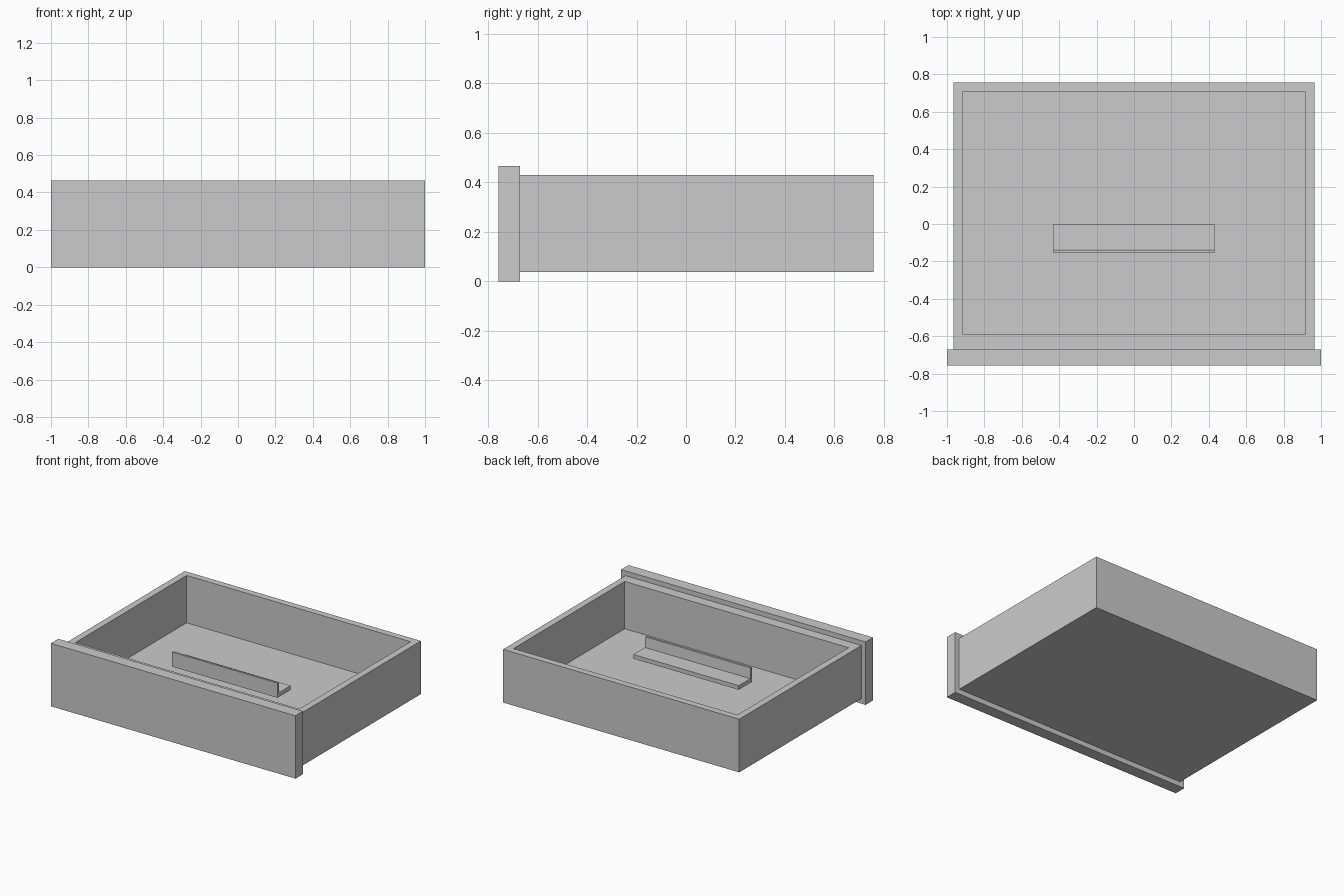
import bpy
import bmesh
from mathutils import Vector

default = bpy.data.objects.get("Cube")
if default:
    bpy.data.objects.remove(default, do_unlink=True)

GREY = (0.6, 0.6, 0.6, 1.0)
grey = bpy.data.materials.new("plain_grey")
grey.use_nodes = True
grey.diffuse_color = GREY
grey.node_tree.nodes["Principled BSDF"].inputs["Base Color"].default_value = GREY


def add_object(name, bm):
    bmesh.ops.recalc_face_normals(bm, faces=bm.faces)
    mesh = bpy.data.meshes.new(name)
    bm.to_mesh(mesh)
    bm.free()
    mesh.materials.append(grey)
    obj = bpy.data.objects.new(name, mesh)
    bpy.context.collection.objects.link(obj)
    return obj


def box_mesh(low, high):
    """Box between two opposite corners."""
    low, high = Vector(low), Vector(high)
    bm = bmesh.new()
    bmesh.ops.create_cube(bm, size=1)
    bmesh.ops.scale(bm, vec=high - low, verts=bm.verts)
    bmesh.ops.translate(bm, vec=(low + high) / 2, verts=bm.verts)
    return bm


# Drawer tray: a block whose top is inset to the rim, then sunk to the floor
WALL = 0.07
FLOOR_Z = 0.08
FRONT_WALL_Y = -0.592
tray = box_mesh((-0.965, -0.67, 0.037), (0.965, 0.757, 0.43))
top = max(tray.faces, key=lambda f: f.calc_center_median().z)
bmesh.ops.inset_region(tray, faces=[top], thickness=WALL)
for v in top.verts:
    if v.co.y < 0:
        v.co.y = FRONT_WALL_Y
sunk = bmesh.ops.extrude_discrete_faces(tray, faces=[top])["faces"][0]
for v in sunk.verts:
    v.co.z = FLOOR_Z
add_object("drawer_tray", tray)

# Wider front panel
add_object("front_panel", box_mesh((-1, -0.757, 0), (1, -0.67, 0.465)))

# Angled handle: L profile swept along x, with a slightly tapered lip
profile = [(-0.155, 0.215), (0, 0.215), (0, 0.246),
           (-0.135, 0.246), (-0.14, 0.323), (-0.155, 0.323)]
HALF = 0.431
handle = bmesh.new()
end = handle.faces.new([handle.verts.new((-HALF, y, z)) for y, z in profile])
swept = bmesh.ops.extrude_face_region(handle, geom=[end])["geom"]
bmesh.ops.translate(handle, vec=(2 * HALF, 0, 0),
                    verts=[g for g in swept if isinstance(g, bmesh.types.BMVert)])
add_object("handle", handle)
